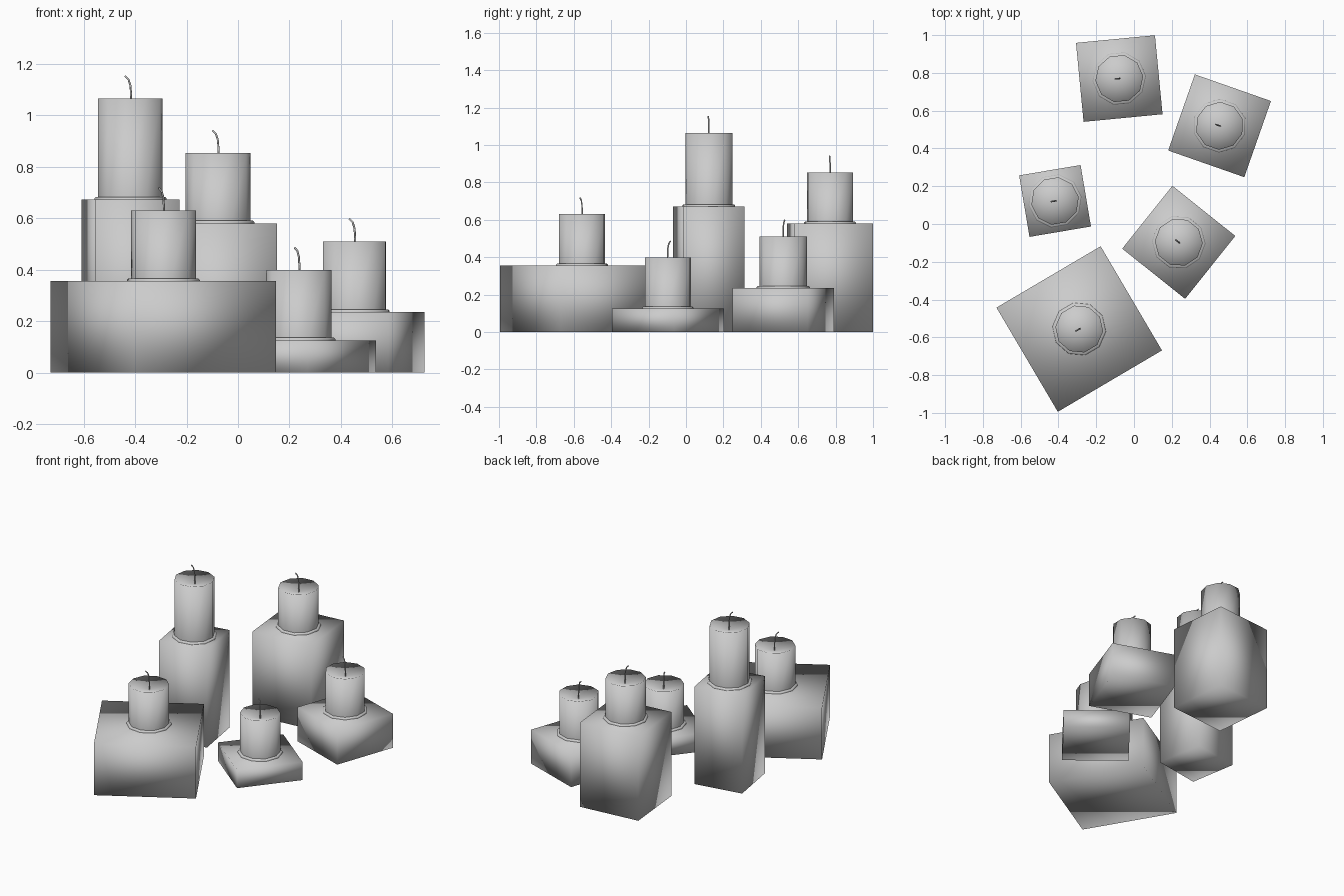
import bpy
import math

cube = bpy.data.objects.get("Cube")
if cube:
    bpy.data.objects.remove(cube, do_unlink=True)

grey = bpy.data.materials.new("plain grey")
grey.use_nodes = True
grey.diffuse_color = (0.6, 0.6, 0.6, 1)
grey.node_tree.nodes["Principled BSDF"].inputs["Base Color"].default_value = (0.6, 0.6, 0.6, 1)

SIDES = 10


def add_mesh(name, verts, faces, place, turn):
    mesh = bpy.data.meshes.new(name)
    mesh.from_pydata(verts, [], faces)
    mesh.materials.append(grey)
    mesh.shade_smooth()
    obj = bpy.data.objects.new(name, mesh)
    bpy.context.collection.objects.link(obj)
    obj.location = place
    obj.rotation_euler.z = math.radians(turn)
    return obj


def add_block(name, side, height, place, turn):
    # softly shaded square pedestal
    h = side / 2
    ring = [(-h, -h), (h, -h), (h, h), (-h, h)]
    verts = [(x, y, z) for z in (0, height) for x, y in ring]
    faces = [(3, 2, 1, 0), (4, 5, 6, 7)]
    faces += [(i, (i + 1) % 4, (i + 1) % 4 + 4, i + 4) for i in range(4)]
    add_mesh(name, verts, faces, place, turn)


def add_lathe(name, profile, tip, place, turn):
    # ten-sided turned shape, closed by a fan at the tip height
    verts = []
    for r, z in profile:
        for i in range(SIDES):
            a = math.tau * i / SIDES
            verts.append((r * math.cos(a), r * math.sin(a), z))
    faces = []
    for k in range(len(profile) - 1):
        for i in range(SIDES):
            j = (i + 1) % SIDES
            b = k * SIDES
            faces.append((b + i, b + j, b + SIDES + j, b + SIDES + i))
    top = len(verts) - SIDES
    verts.append((0, 0, tip))
    faces += [(top + i, top + (i + 1) % SIDES, len(verts) - 1) for i in range(SIDES)]
    add_mesh(name, verts, faces, place, turn)


def add_wick(name, place, turn):
    # thin bent cord leaning to one side at its end
    path = [(0.004, -0.04), (0.002, 0.02), (0, 0.05), (-0.008, 0.075), (-0.022, 0.088)]
    curve = bpy.data.curves.new(name, "CURVE")
    curve.dimensions = "3D"
    curve.bevel_depth = 0.004
    curve.bevel_resolution = 1
    curve.use_fill_caps = True
    spline = curve.splines.new("POLY")
    spline.points.add(len(path) - 1)
    for point, (x, z) in zip(spline.points, path):
        point.co = (x, 0, z, 1)
    curve.materials.append(grey)
    obj = bpy.data.objects.new(name, curve)
    bpy.context.collection.objects.link(obj)
    obj.location = place
    obj.rotation_euler.z = math.radians(turn)


# name, centre x, centre y, block side, turn, block height, candle top
candles = [
    ("wide_front", -0.29, -0.556, 0.64, 30.5, 0.355, 0.63),
    ("tall_right", -0.418, 0.122, 0.33, 9.6, 0.672, 1.065),
    ("rear", -0.078, 0.77, 0.42, 5.5, 0.58, 0.853),
    ("left_rear", 0.453, 0.52, 0.427, -19.3, 0.235, 0.51),
    ("left_front", 0.237, -0.097, 0.426, -38.6, 0.125, 0.398),
]

for name, x, y, side, turn, base, top in candles:
    add_block(name + "_block", side, base, (x, y, 0), turn)
    wax = [(0.127, base - 0.005), (0.127, top)]
    add_lathe(name + "_candle", wax, top - 0.04, (x, y, 0), turn)
    rim = [(0.142, base - 0.002), (0.142, base + 0.005), (0.136, base + 0.011)]
    add_lathe(name + "_wax_rim", rim, base + 0.011, (x, y, 0), turn)
    add_wick(name + "_wick", (x, y, top), turn)
